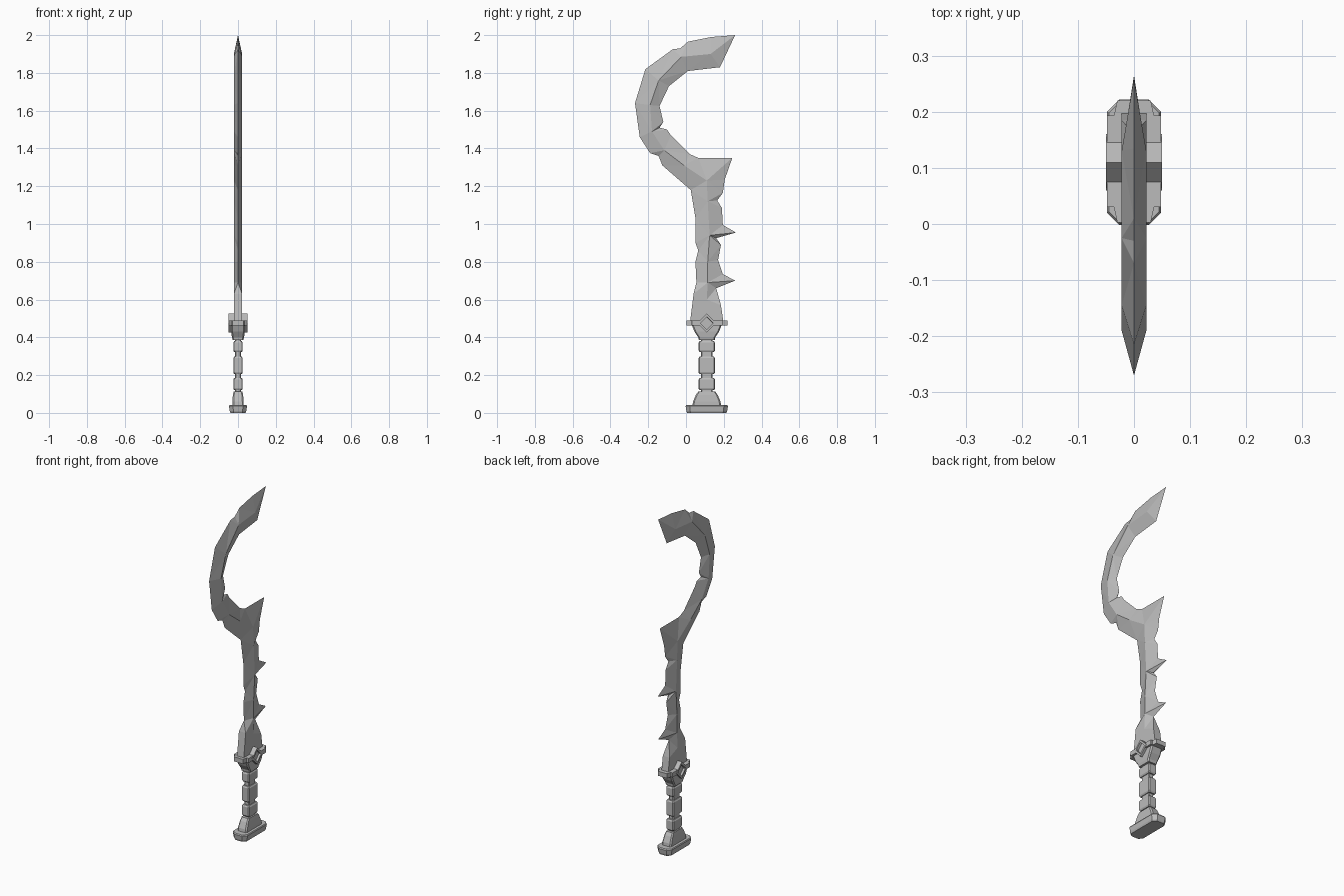
import bpy, bmesh
from mathutils import Vector

cube = bpy.data.objects.get("Cube")
if cube:
    bpy.data.objects.remove(cube)

steel = bpy.data.materials.new("grey_steel")
steel.use_nodes = True
grey = (0.5, 0.5, 0.5, 1)
steel.diffuse_color = grey
steel.node_tree.nodes["Principled BSDF"].inputs["Base Color"].default_value = grey

MID = 0.11  # y of the handle axis


def finish(name, bm):
    bmesh.ops.remove_doubles(bm, verts=bm.verts, dist=0.0005)
    bmesh.ops.recalc_face_normals(bm, faces=bm.faces)
    mesh = bpy.data.meshes.new(name)
    bm.to_mesh(mesh)
    bm.free()
    mesh.materials.append(steel)
    obj = bpy.data.objects.new(name, mesh)
    bpy.context.collection.objects.link(obj)
    return obj


def stack(name, levels, cut=0.3, y=MID):
    """Loft of corner-cut rectangles; each level is (z, half x, half y)."""
    bm = bmesh.new()
    rings = []
    for z, hx, hy in levels:
        c = cut * hx
        quarter = [(hx, hy - c), (hx - c, hy)]
        pts = quarter + [(-a, b) for a, b in reversed(quarter)]
        pts += [(-a, -b) for a, b in pts]
        rings.append([bm.verts.new((a, y + b, z)) for a, b in pts])
    for low, high in zip(rings, rings[1:]):
        for i in range(len(low)):
            j = (i + 1) % len(low)
            bm.faces.new((low[i], low[j], high[j], high[i]))
    bm.faces.new(rings[0])
    bm.faces.new(rings[-1])
    return finish(name, bm)


def zip_strip(bm, a, b):
    """Triangles between two lines, always taking the shorter diagonal."""
    i = j = 0
    while i < len(a) - 1 or j < len(b) - 1:
        step_a = j == len(b) - 1 or (
            i < len(a) - 1 and (a[i + 1] - b[j]).length < (a[i] - b[j + 1]).length)
        tri = (a[i], b[j], a[i + 1] if step_a else b[j + 1])
        if min((tri[0] - tri[2]).length, (tri[1] - tri[2]).length) > 0.0005:
            bm.faces.new([bm.verts.new(p) for p in tri])
        i, j = (i + 1, j) if step_a else (i, j + 1)


# Blade lines as (y, z), from the guard up to the hooked tip
TIP = (.26, 2)
back = [(.02, .47), (.04, .63), (.055, .69), (.05, .8), (.065, .86), (.05, .9),
        (.05, 1.03), (.025, 1.18), (-.125, 1.31), (-.145, 1.36), (-.19, 1.375),
        (-.245, 1.46), (-.27, 1.64), (-.215, 1.82), (-.07, 1.925), (-.03, 1.93),
        (.01, 1.965), (.135, 1.99), TIP]
ridge = [(.11, .47), (.11, .6), (.115, .69), (.115, .8), (.125, .94), (.115, 1.12),
         (.11, 1.23), (-.01, 1.31), (-.115, 1.39), (-.18, 1.49), (-.19, 1.63),
         (-.145, 1.76), (-.025, 1.885), (.13, 1.9), TIP]
front = [(.2, .47), (.185, .57), (.16, .66), (.26, .7), (.195, .735), (.17, .81),
         (.185, .89), (.16, .925), (.265, .955), (.195, .995), (.19, 1.085),
         (.165, 1.125), (.195, 1.165), (.205, 1.235), (.245, 1.35), (.065, 1.35),
         (.02, 1.37), (-.08, 1.47), (-.1, 1.5), (-.14, 1.51), (-.12, 1.54),
         (-.14, 1.625), (-.09, 1.73), (.01, 1.81), (.18, 1.83), TIP]
THICK = 0.022


def line(points, wide, side):
    return [Vector((side * THICK if i < wide else 0, y, z))
            for i, (y, z) in enumerate(points)]


bm = bmesh.new()
for side in (1, -1):
    centre = line(ridge, len(ridge) - 1, side)
    for edge in (back, front):
        zip_strip(bm, line(edge, 2, side), centre)
# Flat strips where the blade edges are still blunt
for edge in (back, front):
    left, right = line(edge, 2, 1), line(edge, 2, -1)
    bm.faces.new([bm.verts.new(p) for p in (left[0], left[1], right[1], right[0])])
    bm.faces.new([bm.verts.new(p) for p in (left[1], left[2], right[1])])
finish("blade", bm)

# Guard: tapered socket, two bar ends and a diamond collar
stack("guard_socket", [(.385, .028, .042), (.4, .032, .045), (.43, .036, .065),
                       (.475, .036, .083)], cut=.2)
for label, y in (("back", .04), ("front", .183)):
    bar = stack("guard_bar_" + label, [(.463, .046, .037), (.49, .046, .037)], cut=.01, y=y)
    # Narrow the outer end
    for v in bar.data.vertices:
        if abs(v.co.y - MID) > .09:
            v.co.x *= .65
    # Extra plate keeps the full width up to the narrowed end
    stack("guard_plate_" + label, [(.463, .048, .025), (.49, .048, .025)],
          cut=.01, y=y + (.015 if y < MID else -.015))

bm = bmesh.new()
R = .05
corners = [(0, R), (R, 0), (0, -R), (-R, 0)]
ends = [[bm.verts.new((x, MID + a, .475 + b)) for a, b in corners] for x in (-.05, .05)]
caps = [bm.faces.new(ring) for ring in ends]
for i in range(4):
    j = (i + 1) % 4
    bm.faces.new((ends[0][i], ends[0][j], ends[1][j], ends[1][i]))
bmesh.ops.recalc_face_normals(bm, faces=bm.faces)
bmesh.ops.inset_individual(bm, faces=caps, thickness=.016)
bmesh.ops.inset_individual(bm, faces=caps, thickness=.0015, depth=-.012)
finish("guard_diamond", bm)

# Handle core with three grip blocks
stack("handle_core", [(.1, .016, .03), (.39, .016, .03)])
for label, low, high in (("lower", .12, .185), ("middle", .205, .298), ("upper", .322, .38)):
    stack("grip_" + label, [(low, .02, .038), (low + .008, .025, .043),
                            (high - .008, .025, .043), (high, .02, .038)], cut=.2)

# Pommel: flared neck on a wide foot
stack("pommel_neck", [(.035, .03, .076), (.06, .03, .073), (.095, .027, .058),
                      (.113, .024, .045)], cut=.25)
stack("pommel_foot", [(0, .04, .104), (.01, .044, .108), (.036, .048, .112),
                      (.042, .045, .108)], cut=.45)
